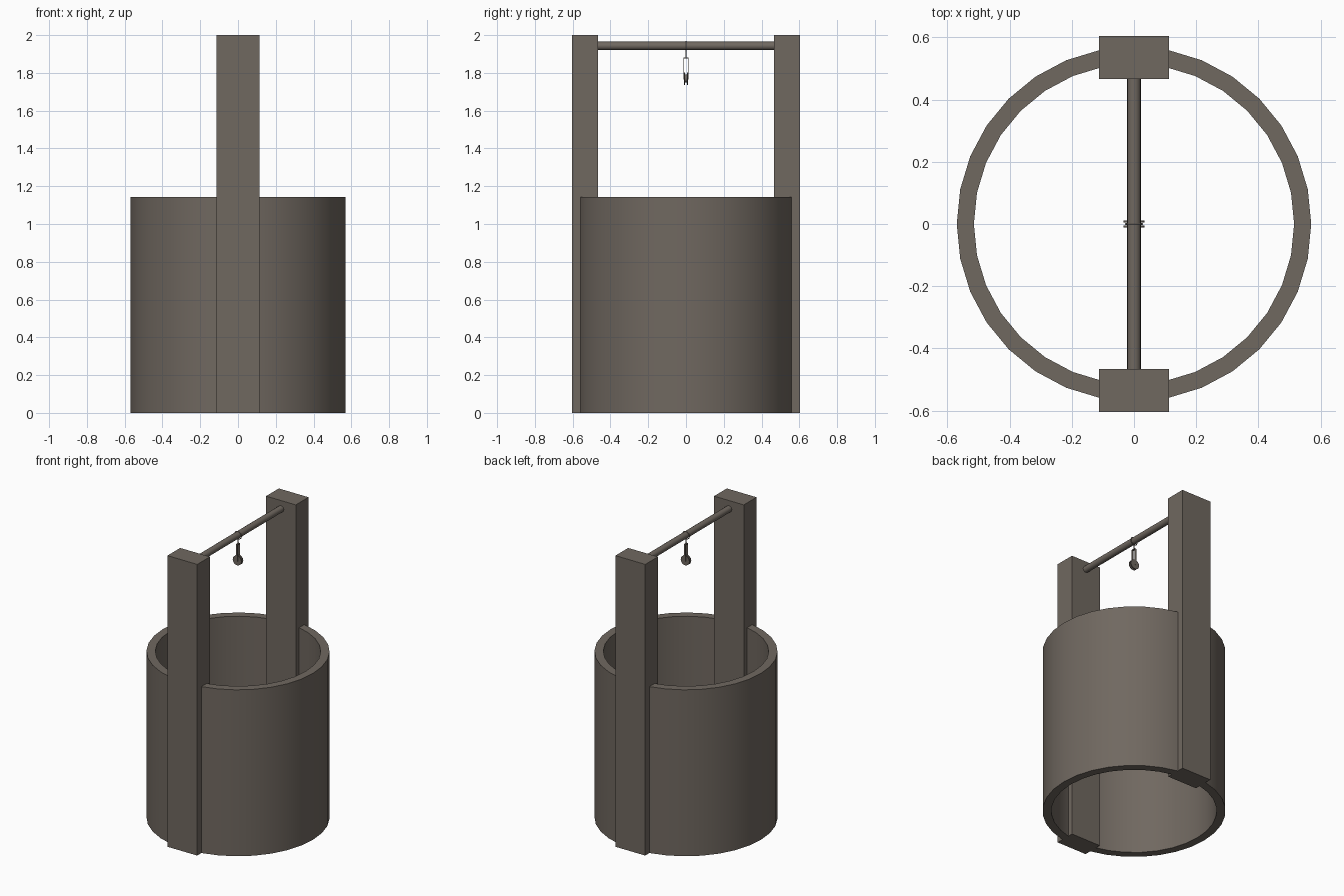
import bpy, bmesh, math
from mathutils import Matrix, Vector

if "Cube" in bpy.data.objects:
    bpy.data.objects.remove(bpy.data.objects["Cube"])


def srgb(v):
    return ((v / 255 + 0.055) / 1.055) ** 2.4


stone = bpy.data.materials.new("weathered grey brown")
stone.diffuse_color = (srgb(112), srgb(104), srgb(96), 1)
stone.use_nodes = True
stone.node_tree.nodes["Principled BSDF"].inputs["Base Color"].default_value = stone.diffuse_color


def finish(ob, name, smooth=False):
    ob.name = name
    ob.data.materials.append(stone)
    if smooth:
        bpy.ops.object.shade_smooth_by_angle(angle=math.radians(35))
    return ob


def box(name, loc, size):
    bpy.ops.mesh.primitive_cube_add(size=1, location=loc)
    ob = bpy.context.object
    ob.scale = size
    bpy.ops.object.transform_apply(location=False, rotation=False, scale=True)
    return finish(ob, name)


def rod_y(name, loc, radius, length, sides):
    bpy.ops.mesh.primitive_cylinder_add(vertices=sides, radius=radius, depth=length,
                                        location=loc, rotation=(math.pi / 2, 0, 0))
    return finish(bpy.context.object, name, True)


def lathe(name, profile, sides):
    # closed (radius, z) profile turned about z
    bm = bmesh.new()
    rings = [[bm.verts.new((r * math.cos(a), r * math.sin(a), z)) for r, z in profile]
             for a in (2 * math.pi * i / sides for i in range(sides))]
    n = len(profile)
    for i in range(sides):
        p, q = rings[i], rings[(i + 1) % sides]
        for j in range(n):
            k = (j + 1) % n
            bm.faces.new((p[j], q[j], q[k], p[k]))
    bmesh.ops.recalc_face_normals(bm, faces=bm.faces)
    me = bpy.data.meshes.new(name)
    bm.to_mesh(me)
    bm.free()
    ob = bpy.data.objects.new(name, me)
    bpy.context.collection.objects.link(ob)
    bpy.ops.object.select_all(action='DESELECT')
    ob.select_set(True)
    bpy.context.view_layer.objects.active = ob
    return finish(ob, name, True)


# round well wall, open at both ends
lathe("well_wall", [(0.57, 0), (0.57, 1.143), (0.515, 1.143), (0.515, 0)], 32)

# two upright posts and the bar between them
for side, s in (("front", -1), ("back", 1)):
    box(side + "_post", (0, s * 0.535, 1.0), (0.226, 0.138, 2.0))
rod_y("cross_bar", (0, 0, 1.943), 0.022, 0.95, 16)

# hanging ring around the bar
bpy.ops.mesh.primitive_torus_add(major_radius=0.026, minor_radius=0.003, major_segments=20,
                                 minor_segments=6, location=(0, 0, 1.94),
                                 rotation=(math.pi / 2, 0, 0))
finish(bpy.context.object, "hanging_ring", True)
box("pulley_stem", (0, 0, 1.898), (0.006, 0.006, 0.036))

# pulley yoke and grooved wheel
box("yoke_top", (0, 0, 1.88), (0.014, 0.026, 0.005))
for side, s in (("front", -1), ("back", 1)):
    box(side + "_yoke_arm", (0, s * 0.0125, 1.823), (0.014, 0.003, 0.116))
    rod_y(side + "_pulley_rim", (0, s * 0.008, 1.77), 0.033, 0.005, 16)
rod_y("pulley_hub", (0, 0, 1.77), 0.022, 0.016, 16)
